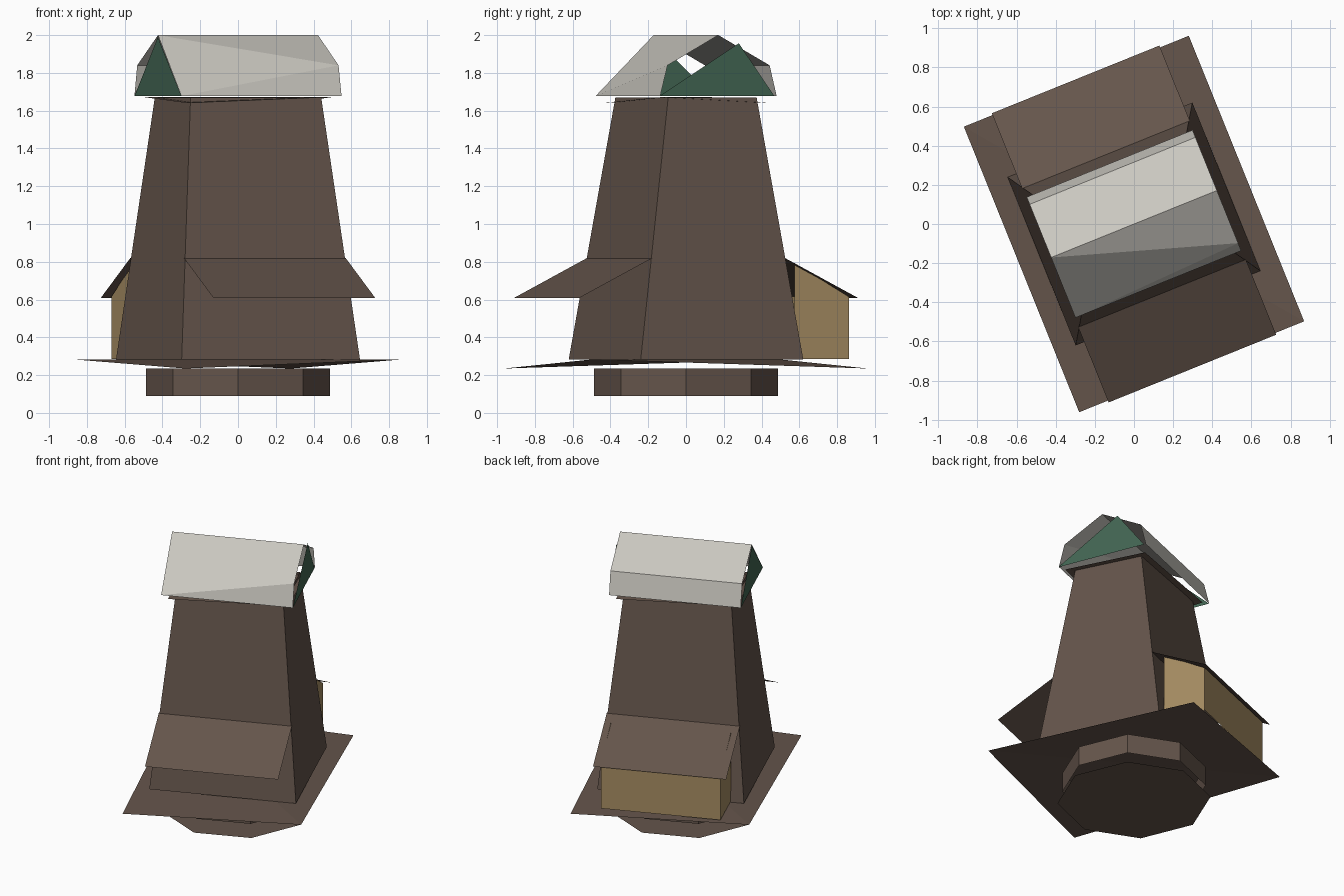
import bpy
import math

if "Cube" in bpy.data.objects:
    bpy.data.objects.remove(bpy.data.objects["Cube"])

TURN = math.radians(22)  # whole building is turned on its base


def material(name, srgb):
    m = bpy.data.materials.new(name)
    lin = [c / 12.92 if c <= 0.04045 else ((c + 0.055) / 1.055) ** 2.4 for c in srgb]
    m.diffuse_color = (*lin, 1)
    m.use_nodes = True
    m.node_tree.nodes["Principled BSDF"].inputs["Base Color"].default_value = m.diffuse_color
    return m


BROWN = material("brown_wood", (0.395, 0.333, 0.295))
PALE = material("pale_roof", (0.79, 0.78, 0.75))
TAN = material("tan_boards", (0.655, 0.555, 0.39))
GREEN = material("green_gable", (0.26, 0.40, 0.325))


def part(name, verts, faces, mat, turn=TURN):
    me = bpy.data.meshes.new(name)
    me.from_pydata(verts, [], faces)
    me.materials.append(mat)
    ob = bpy.data.objects.new(name, me)
    ob.rotation_euler.z = turn
    bpy.context.collection.objects.link(ob)
    return ob


def rect(hx, hy, z):
    return [(-hx, -hy, z), (hx, -hy, z), (hx, hy, z), (-hx, hy, z)]


def warped_sheet(name, hx, hy, low, high):
    # two triangles folded along the high diagonal
    v = [(x, y, low if i % 2 == 0 else high) for i, (x, y, z) in enumerate(rect(hx, hy, 0))]
    part(name, v, [(0, 1, 3), (1, 2, 3)], BROWN)


def ring(radius, z, sides=8):
    return [(radius * math.cos(math.tau * i / sides), radius * math.sin(math.tau * i / sides), z)
            for i in range(sides)]


# Octagonal base wall, flat ground plate below it, and deck
part("base_wall", ring(0.486, 0.09) + ring(0.486, 0.235),
     [(i, (i + 1) % 8, 8 + (i + 1) % 8, 8 + i) for i in range(8)], BROWN, 0)
part("ground_plate", ring(0.52, 0.0), [tuple(reversed(range(8)))], BROWN, 0)
warped_sheet("deck", 0.62, 0.787, 0.235, 0.283)

# Tapered tower and the sheet beneath the cap
part("tower", rect(0.509, 0.464, 0.283) + rect(0.373, 0.2525, 1.67),
     [(0, 1, 5, 4), (1, 2, 6, 5), (2, 3, 7, 6), (3, 0, 4, 7)], BROWN)
warped_sheet("cap_floor", 0.415, 0.305, 1.64, 1.672)

# Lean-to roofs, front and back
for name, s in (("front_lean_to_roof", 0), ("back_lean_to_roof", math.pi)):
    part(name, [(-0.462, -0.797, 0.608), (0.462, -0.797, 0.608),
                (0.462, -0.378, 0.82), (-0.462, -0.378, 0.82)],
         [(0, 1, 2, 3)], BROWN, TURN + s)

# Boarded room under the back roof
part("back_room",
     [(x, y, z) for x in (-0.415, 0.415)
      for y, z in ((0.45, 0.285), (0.762, 0.285), (0.762, 0.615), (0.452, 0.793))],
     [(0, 3, 2, 1), (4, 5, 6, 7), (1, 2, 6, 5)], TAN)

# Cap roof: full knee at the back, one-sided knee at the front
E = 0.457
part("cap_roof",
     [(-E, 0, 2.0), (E, 0, 2.0), (E, -0.29, 1.84), (E, -0.332, 1.677), (-E, -0.332, 1.677),
      (-E, 0.293, 1.84), (E, 0.293, 1.84), (-E, 0.333, 1.677), (E, 0.333, 1.677)],
     [(0, 2, 1), (0, 4, 2), (4, 3, 2), (0, 1, 6, 5), (5, 6, 8, 7)], PALE)

# Gables
part("left_gable", [(-E, 0.332, 1.677), (-E, -0.332, 1.677), (-E, 0, 1.99)], [(0, 1, 2)], GREEN)
part("right_gable", [(E, -0.336, 1.677), (E, 0.32, 1.677), (E, 0.117, 1.957)], [(0, 1, 2)], GREEN)
